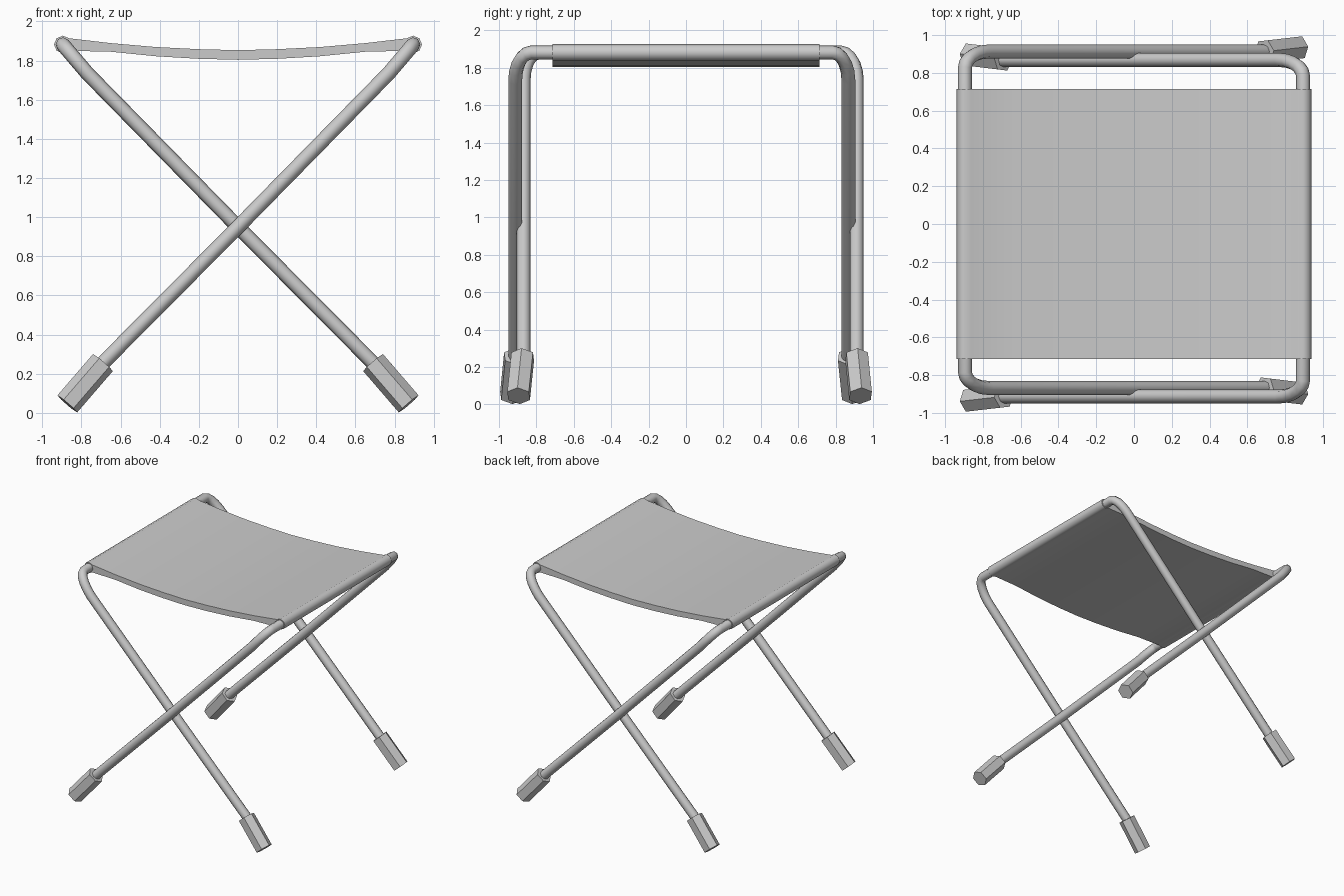
import bpy, math
from mathutils import Vector

if "Cube" in bpy.data.objects:
    bpy.data.objects.remove(bpy.data.objects["Cube"])

TUBE_R, FOOT_R = 0.037, 0.067
BAR_X, BAR_Z = 0.895, 1.882


def finish(obj, angle):
    bpy.ops.object.select_all(action='DESELECT')
    obj.select_set(True)
    bpy.context.view_layer.objects.active = obj
    bpy.ops.object.shade_smooth_by_angle(angle=math.radians(angle))


def tube(name, points):
    cu = bpy.data.curves.new(name, 'CURVE')
    cu.dimensions = '3D'
    cu.bevel_depth = TUBE_R
    cu.bevel_resolution = 2
    cu.use_fill_caps = True
    sp = cu.splines.new('POLY')
    sp.points.add(len(points) - 1)
    for p, co in zip(sp.points, points):
        p.co = (*co, 1)
    obj = bpy.data.objects.new(name, cu)
    bpy.context.collection.objects.link(obj)
    bpy.ops.object.select_all(action='DESELECT')
    obj.select_set(True)
    bpy.context.view_layer.objects.active = obj
    bpy.ops.object.convert(target='MESH')
    finish(bpy.context.object, 50)


def foot(name, a, b):
    a, b = Vector(a), Vector(b)
    bpy.ops.mesh.primitive_cylinder_add(vertices=6, radius=FOOT_R, depth=(b - a).length,
                                        location=(a + b) / 2)
    obj = bpy.context.object
    obj.name = name
    obj.rotation_euler = (b - a).to_track_quat('Z', 'Y').to_euler()
    finish(obj, 35)


def half(y, s):
    # one leg from foot to bar: (x, y, z) with y on side s
    pts = [(0.72, y, 0.225), (0.0, y, 0.95), (-0.77, y, 1.735)]
    r = 0.085
    for i in range(1, 6):
        t = math.radians(18 * i)
        k = math.sin(t)
        pts.append((-0.77 - (BAR_X - 0.77) * k, y - s * r * (1 - math.cos(t)),
                    1.735 + (BAR_Z - 1.735) * k))
    return pts


# Two bent frames, the second turned half a turn about z
for label, d in (("left_bar", 1), ("right_bar", -1)):
    turn = lambda p: (p[0] * d, p[1] * d, p[2])
    front, back = half(-0.868, -1), half(0.913, 1)
    tube(label + "_frame", [turn(p) for p in front + back[::-1]])
    # Rubber feet, splayed slightly outward
    for side, y0, y1 in (("a", -0.895, -0.873), ("b", 0.933, 0.912)):
        foot(f"{label}_foot_{side}", turn((0.872, y0, 0.046)), turn((0.69, y1, 0.257)))

# Fabric seat: sagging sheet with a sleeve round each bar
R = 0.045
arc = [(-BAR_X + R * math.cos(math.radians(a)), BAR_Z + R * math.sin(math.radians(a)))
       for a in range(315, 44, -45)]
top = [(-0.65, 1.889), (-0.42, 1.869), (-0.2, 1.858), (0, 1.853)]
bottom = [(-0.65, 1.845), (-0.42, 1.822), (-0.2, 1.809), (0, 1.804)]
left = bottom[::-1] + arc + top
prof = left + [(-x, z) for x, z in left[-2:0:-1]]
n = len(prof)
verts = [(x, y, z) for y in (-0.715, 0.715) for x, z in prof]
faces = [list(range(n)), list(range(2 * n - 1, n - 1, -1))]
faces += [[i, i + n, (i + 1) % n + n, (i + 1) % n] for i in range(n)]
me = bpy.data.meshes.new("fabric_seat")
me.from_pydata(verts, [], faces)
seat = bpy.data.objects.new("fabric_seat", me)
bpy.context.collection.objects.link(seat)
bpy.context.view_layer.objects.active = seat
seat.select_set(True)
bpy.ops.object.mode_set(mode='EDIT')
bpy.ops.mesh.select_all(action='SELECT')
bpy.ops.mesh.normals_make_consistent(inside=False)
bpy.ops.object.mode_set(mode='OBJECT')
finish(seat, 50)
